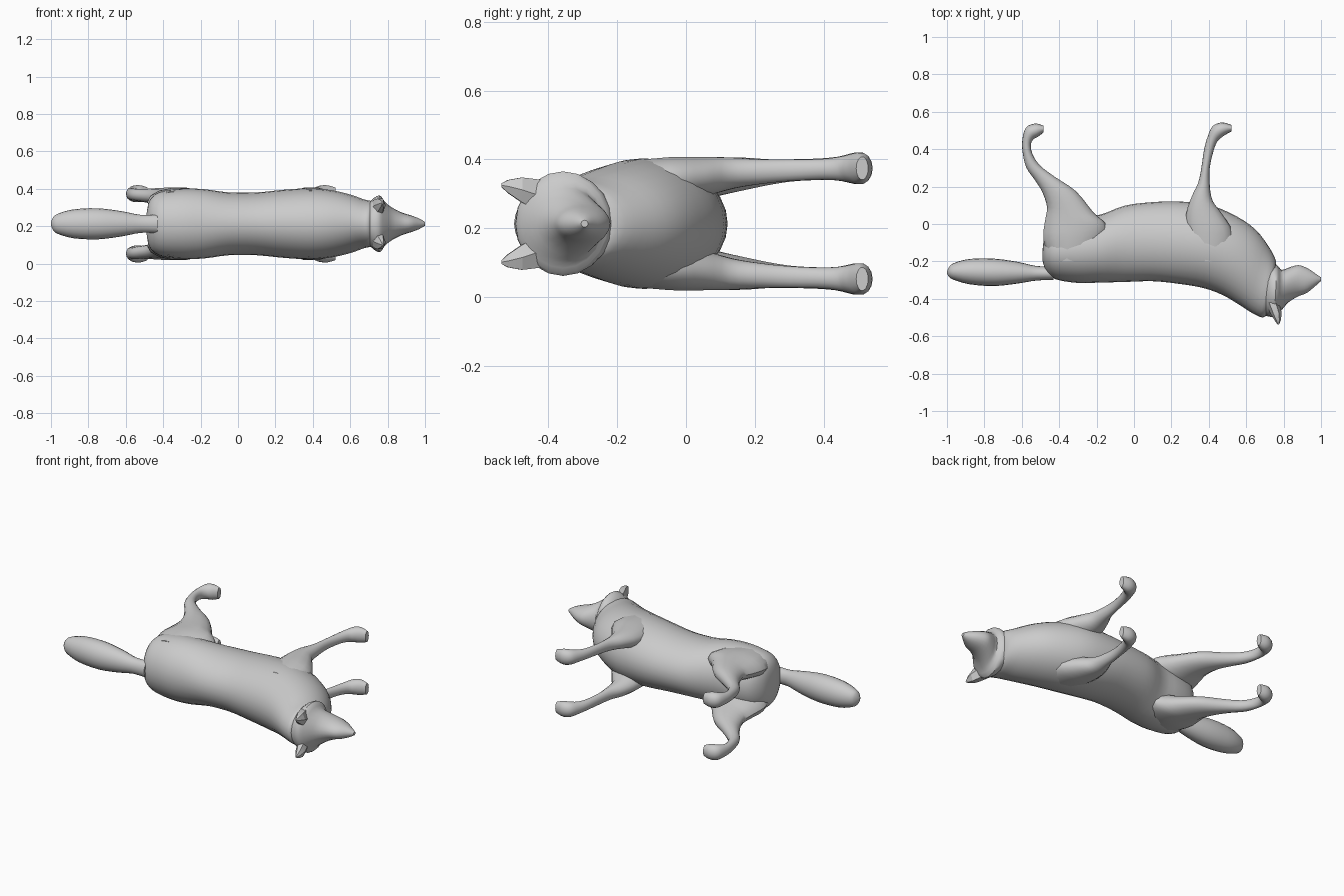
import bpy, bmesh, math
from mathutils import Vector

MID = 0.213  # height of the animal's symmetry plane (it lies on its side)


def spline(p0, p1, p2, p3, t):
    return 0.5 * (2 * p1 + (p2 - p0) * t + (2 * p0 - 5 * p1 + 4 * p2 - p3) * t * t
                  + (3 * p1 - p0 - 3 * p2 + p3) * t ** 3)


def loft(name, stations, sides=20, steps=3, side=1, angle=50):
    """Skin of ellipses; station = (ax, ay, bx, by, z offset, z half width)."""
    n = len(stations)
    rows = []
    for i in range(n - 1):
        quad = [stations[max(0, min(n - 1, i + k))] for k in (-1, 0, 1, 2)]
        for s in range(steps):
            rows.append([spline(*c, s / steps) for c in zip(*quad)])
    rows.append(stations[-1])
    bm = bmesh.new()
    rings = []
    for ax, ay, bx, by, zo, hz in rows:
        mid = Vector(((ax + bx) / 2, (ay + by) / 2, MID + side * zo))
        u = Vector(((ax - bx) / 2, (ay - by) / 2, 0))
        v = Vector((0, 0, hz))
        rings.append([bm.verts.new(mid + u * math.cos(2 * math.pi * k / sides)
                                   + v * math.sin(2 * math.pi * k / sides))
                      for k in range(sides)])
    for r, q in zip(rings, rings[1:]):
        for k in range(sides):
            j = (k + 1) % sides
            bm.faces.new((r[k], r[j], q[j], q[k]))
    bm.faces.new(rings[0])
    bm.faces.new(rings[-1])
    bmesh.ops.recalc_face_normals(bm, faces=bm.faces)
    me = bpy.data.meshes.new(name)
    bm.to_mesh(me)
    bm.free()
    ob = bpy.data.objects.new(name, me)
    bpy.context.collection.objects.link(ob)
    bpy.ops.object.select_all(action='DESELECT')
    ob.select_set(True)
    bpy.context.view_layer.objects.active = ob
    bpy.ops.object.shade_smooth_by_angle(angle=math.radians(angle))
    return ob


# torso from rump to neck
loft("body", [
    (-0.488, -0.13, -0.488, -0.20, 0, 0.06),
    (-0.475, -0.06, -0.47, -0.25, 0, 0.125),
    (-0.42, 0.01, -0.42, -0.295, 0, 0.17),
    (-0.30, 0.04, -0.30, -0.315, 0, 0.188),
    (-0.18, 0.05, -0.18, -0.313, 0, 0.185),
    (-0.05, 0.098, -0.05, -0.31, 0, 0.168),
    (0.10, 0.117, 0.10, -0.306, 0, 0.168),
    (0.25, 0.12, 0.24, -0.32, 0, 0.182),
    (0.41, 0.10, 0.37, -0.342, 0, 0.19),
    (0.55, 0.04, 0.47, -0.378, 0, 0.178),
    (0.65, -0.03, 0.56, -0.43, 0, 0.155),
    (0.72, -0.12, 0.63, -0.475, 0, 0.13),
    (0.76, -0.20, 0.69, -0.50, 0, 0.118),
    (0.75, -0.25, 0.72, -0.47, 0, 0.09),
], sides=28)

# head with cheek ruff tapering to the nose
loft("head", [
    (0.70, -0.25, 0.69, -0.46, 0, 0.09),
    (0.725, -0.21, 0.705, -0.49, 0, 0.128),
    (0.765, -0.22, 0.75, -0.495, 0, 0.152),
    (0.79, -0.245, 0.785, -0.465, 0, 0.115),
    (0.83, -0.232, 0.825, -0.42, 0, 0.085),
    (0.88, -0.22, 0.875, -0.388, 0, 0.06),
    (0.93, -0.238, 0.925, -0.368, 0, 0.044),
    (0.97, -0.265, 0.968, -0.333, 0, 0.028),
    (1.0, -0.285, 1.0, -0.305, 0, 0.01),
], sides=20, angle=35)

# bushy tail
loft("tail", [
    (-0.43, -0.225, -0.43, -0.30, 0, 0.05),
    (-0.52, -0.225, -0.52, -0.302, 0, 0.048),
    (-0.62, -0.203, -0.62, -0.318, 0, 0.067),
    (-0.75, -0.185, -0.75, -0.332, 0, 0.083),
    (-0.88, -0.187, -0.88, -0.322, 0, 0.077),
    (-0.965, -0.21, -0.965, -0.298, 0, 0.053),
    (-0.99, -0.232, -0.99, -0.282, 0, 0.032),
    (-1.0, -0.255, -1.0, -0.265, 0, 0.006),
], sides=20)

HIND = [
    (-0.45, -0.20, -0.22, -0.20, 0.10, 0.075),
    (-0.485, -0.08, -0.15, -0.07, 0.115, 0.077),
    (-0.475, 0.02, -0.15, 0.0, 0.125, 0.07),
    (-0.465, 0.09, -0.215, 0.06, 0.135, 0.06),
    (-0.49, 0.17, -0.31, 0.175, 0.145, 0.048),
    (-0.53, 0.235, -0.42, 0.25, 0.15, 0.038),
    (-0.575, 0.30, -0.505, 0.315, 0.155, 0.033),
    (-0.595, 0.38, -0.545, 0.38, 0.158, 0.032),
    (-0.597, 0.45, -0.55, 0.43, 0.16, 0.035),
    (-0.578, 0.515, -0.535, 0.455, 0.161, 0.044),
    (-0.53, 0.537, -0.515, 0.465, 0.161, 0.046),
    (-0.485, 0.527, -0.483, 0.49, 0.161, 0.034),
]
FORE = [
    (0.29, -0.20, 0.53, -0.20, 0.10, 0.08),
    (0.275, -0.05, 0.53, -0.05, 0.125, 0.07),
    (0.28, 0.06, 0.47, 0.055, 0.137, 0.058),
    (0.31, 0.15, 0.42, 0.125, 0.147, 0.046),
    (0.343, 0.22, 0.405, 0.21, 0.151, 0.037),
    (0.36, 0.30, 0.405, 0.30, 0.155, 0.032),
    (0.375, 0.40, 0.425, 0.39, 0.158, 0.031),
    (0.393, 0.465, 0.445, 0.44, 0.16, 0.036),
    (0.42, 0.523, 0.465, 0.46, 0.161, 0.044),
    (0.47, 0.543, 0.485, 0.475, 0.161, 0.046),
    (0.52, 0.53, 0.521, 0.495, 0.161, 0.034),
]
EAR = [
    (0.775, -0.42, 0.705, -0.42, 0.08, 0.055),
    (0.79, -0.475, 0.73, -0.48, 0.098, 0.042),
    (0.785, -0.515, 0.755, -0.52, 0.108, 0.022),
    (0.776, -0.537, 0.768, -0.537, 0.112, 0.006),
]

# legs and ears, mirrored about the symmetry plane
for side, tag in ((1, "left"), (-1, "right")):
    loft("hind_leg_" + tag, HIND, sides=14, side=side)
    loft("front_leg_" + tag, FORE, sides=14, side=side)
    loft("ear_" + tag, EAR, sides=6, steps=1, side=side, angle=20)
